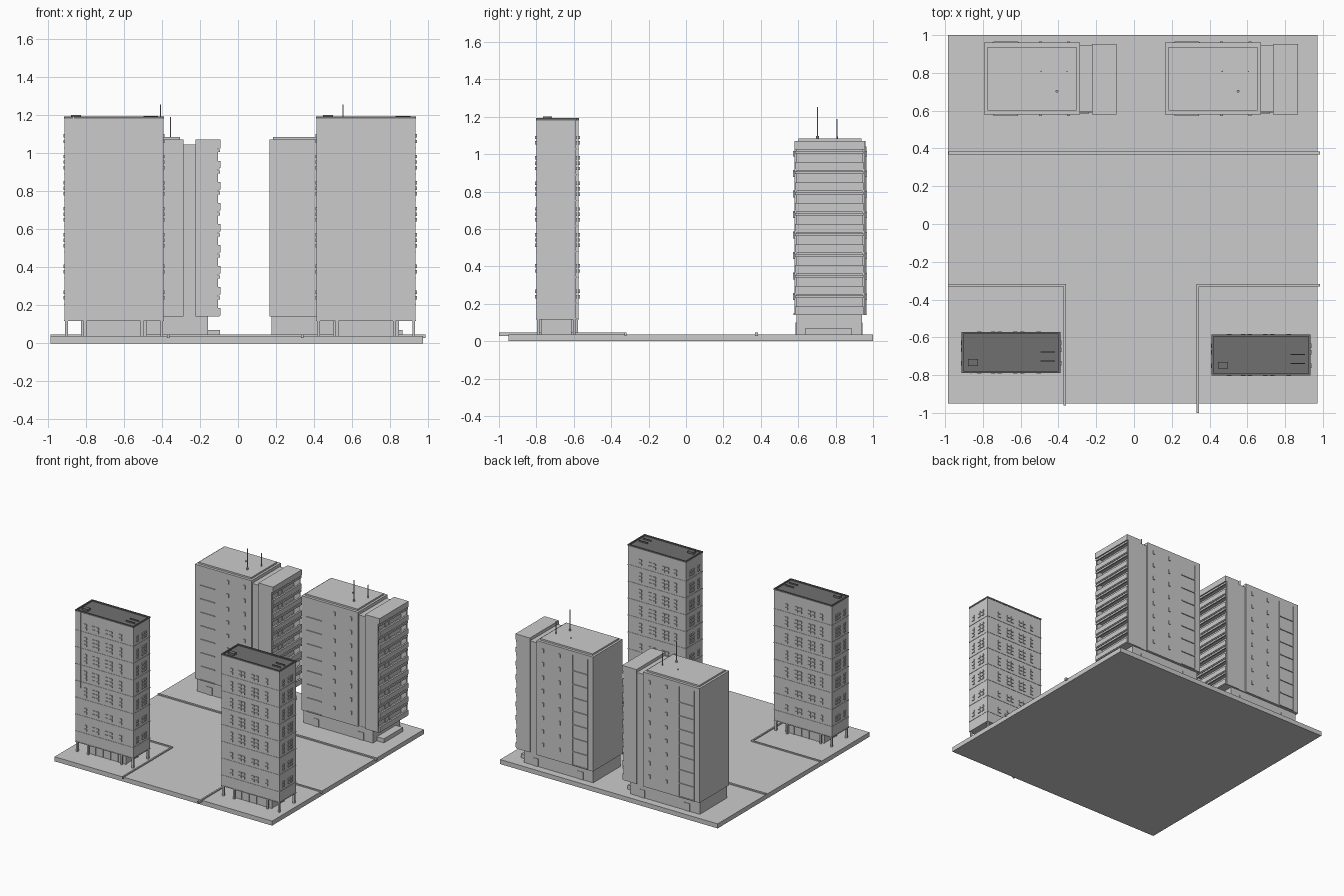
import bpy, bmesh
from mathutils import Matrix, Vector

if "Cube" in bpy.data.objects:
    bpy.data.objects.remove(bpy.data.objects["Cube"])

dark = bpy.data.materials.new("dark_roof")
dark.diffuse_color = (0.16, 0.16, 0.16, 1)
dark.use_nodes = True
dark.node_tree.nodes["Principled BSDF"].inputs["Base Color"].default_value = dark.diffuse_color


def boxes(name, spans, mat=None, bevel=0):
    """One object made of boxes, each (x0, x1, y0, y1, z0, z1)."""
    bm = bmesh.new()
    for x0, x1, y0, y1, z0, z1 in spans:
        m = Matrix.Translation(((x0 + x1) / 2, (y0 + y1) / 2, (z0 + z1) / 2))
        m = m @ Matrix.Diagonal((x1 - x0, y1 - y0, z1 - z0, 1))
        bmesh.ops.create_cube(bm, size=1, matrix=m)
    me = bpy.data.meshes.new(name)
    bm.to_mesh(me)
    bm.free()
    ob = bpy.data.objects.new(name, me)
    bpy.context.collection.objects.link(ob)
    if mat:
        me.materials.append(mat)
    return ob


def rod(name, x, y, z0, z1, r):
    bpy.ops.mesh.primitive_cylinder_add(vertices=8, radius=r, depth=z1 - z0,
                                        location=(x, y, (z0 + z1) / 2))
    bpy.context.object.name = name


G = 0.037  # ground level

# Ground slab and raised kerbs
boxes("ground_slab", [(-0.985, 0.972, -0.95, 1.0, 0, G)])
boxes("kerbs", [
    (-0.983, 0.985, 0.368, 0.384, G - 0.01, 0.046),
    (-0.985, -0.36, -0.33, -0.318, G - 0.01, 0.046),
    (-0.372, -0.36, -0.962, -0.318, G - 0.01, 0.046),
    (0.332, 0.985, -0.33, -0.318, G - 0.01, 0.046),
    (0.332, 0.345, -1.0, -0.318, G - 0.01, 0.046)])


def slim_tower(side, x, y):
    """Front tower with its low x, low y corner at (x, y)."""
    w, d = 0.52, 0.212
    z0, top = 0.117, 1.18
    X, Y = x + w, y + d
    lines = [0.205 + 0.137 * i for i in range(7)]
    boxes(side + "_tower_body", [(x, X, y, Y, z0, top)])
    # floor bands, slightly proud of the walls
    e = 0.0025
    boxes(side + "_tower_floor_bands",
          [(x - e, X + e, y - e, Y + e, z - 0.003, z + 0.003) for z in lines + [z0 + 0.003]])
    # roof deck, parapet, hatch and rails
    t = 0.008
    boxes(side + "_tower_roof_deck", [(x + t, X - t, y + t, Y - t, top - 0.002, top + 0.003)], dark)
    boxes(side + "_tower_parapet", [
        (x - e, X + e, y - e, y + t, top, 1.192), (x - e, X + e, Y - t, Y + e, top, 1.192),
        (x - e, x + t, y + t, Y - t, top, 1.192), (X - t, X + e, y + t, Y - t, top, 1.192)], dark)
    boxes(side + "_tower_roof_fittings", [
        (x + 0.033, x + 0.085, y + 0.035, y + 0.07, top, 1.2),
        (x + 0.415, x + 0.492, y + 0.058, y + 0.063, top, 1.193),
        (x + 0.415, x + 0.492, y + 0.106, y + 0.111, top, 1.193)], dark)
    # stacked window panes on all four sides
    panes = []
    p, h = 0.006, 0.018
    for i, z in enumerate(lines):
        rows = 3 if 2 <= i <= 5 else 2
        for r in range(rows):
            a = z + 0.024 + r * 0.029
            for c in (0.092, 0.165, 0.2, 0.282, 0.319, 0.407):
                for y0, y1 in ((y - p, y + 0.01), (Y - 0.01, Y + p)):
                    panes.append((x + c - 0.012, x + c + 0.012, y0, y1, a, a + h))
            for c in (0.05, 0.12, 0.156):
                for x0, x1 in ((x - p, x + 0.01), (X - 0.01, X + p)):
                    panes.append((x0, x1, y + c - 0.012, y + c + 0.012, a, a + h))
    boxes(side + "_tower_windows", panes)
    # recessed lobby with mullions, and pillars along the edge
    lx0, lx1, ly0, ly1 = x + 0.09, X - 0.09, y + 0.03, Y - 0.03
    boxes(side + "_tower_lobby", [(lx0, lx1, ly0, ly1, G - 0.005, z0 + 0.01)])
    mull = []
    for k in range(6):
        c = lx0 + (lx1 - lx0) * k / 5
        for yy in (ly0, ly1):
            mull.append((c - 0.004, c + 0.004, yy - 0.005, yy + 0.005, G - 0.005, z0))
    boxes(side + "_tower_lobby_mullions", mull)
    q = 0.014
    boxes(side + "_tower_pillars",
          [(cx, cx + q, cy, cy + q, G - 0.005, z0 + 0.005)
           for cx in (x + 0.003, x + 0.1, x + 0.4, X - q - 0.003)
           for cy in (y + 0.003, Y - q - 0.003)])


slim_tower("left", -0.911, -0.786)
slim_tower("right", 0.413, -0.8)
boxes("left_tower_drain_pipe", [(-0.866, -0.861, -0.791, -0.784, 0.57, 1.19)])


def balcony_block(side, x):
    """Rear block whose main volume starts at x."""
    f, b = 0.58, 0.96
    n, step, z0 = 8, 0.1105, 0.14
    boxes(side + "_block_main", [(x, x + 0.508, f, b, z0, 1.07)])
    boxes(side + "_block_roof_cap", [(x + 0.018, x + 0.49, f + 0.022, b - 0.022, 1.06, 1.083)])
    boxes(side + "_block_link", [(x + 0.5, x + 0.58, f + 0.012, b - 0.012, z0, 1.045)])
    # podium, porch step and door
    boxes(side + "_block_podium", [(x + 0.012, x + 0.636, f + 0.01, b - 0.02, G - 0.005, z0 + 0.005)])
    boxes(side + "_block_porch", [(x + 0.63, x + 0.7, f + 0.06, b - 0.075, G - 0.005, 0.07)])
    boxes(side + "_block_doors", [(x + c, x + c + 0.05, yy - 0.004, yy + 0.004, G, 0.1)
                                  for c in (0.1, 0.505) for yy in (f + 0.01, b - 0.02)])
    # balcony wing: core, end walls, parapet bands
    c0, c1, c2 = x + 0.572, x + 0.64, x + 0.702
    boxes(side + "_wing_core", [(c0, c1, f, b - 0.006, z0, 1.07)])
    boxes(side + "_wing_end_walls", [(c1 - 0.01, c2 - 0.012, f, f + 0.012, z0, 1.07),
                                     (c1 - 0.01, c2 - 0.012, b - 0.018, b - 0.006, z0, 1.07)])
    boxes(side + "_wing_top", [(c1 - 0.01, c2, f, b - 0.006, 1.024, 1.07)])
    slabs, rails, doors = [], [], []
    for i in range(n):
        z = z0 + i * step
        slabs.append((c1 - 0.01, c2 - 0.004, f + 0.004, b - 0.01, z, z + 0.012))
        rails.append((c2 - 0.014, c2, f + 0.004, b - 0.01, z + 0.006, z + 0.045))
        # lintel over the opening
        rails.append((c2 - 0.014, c2 - 0.003, f + 0.004, b - 0.01, z + 0.09, z + step - 0.006))
        for a, w, h in ((0.155, 0.03, 0.075), (0.205, 0.022, 0.088)):
            doors.append((c1 - 0.005, c1 + 0.004, f + a, f + a + w, z + 0.012, z + h))
    boxes(side + "_balcony_slabs", slabs)
    boxes(side + "_balcony_parapets", rails)
    boxes(side + "_balcony_doors", doors)
    # facade ledges with side posts, and small vent boxes, front and back
    ledges, vents = [], []
    for i in range(n + 1):
        z = z0 + 0.002 + i * 0.1095
        for s, yy in ((-1, f), (1, b)):
            y0, y1 = sorted((yy - s * 0.005, yy + s * 0.007))
            if i < n:
                ledges.append((x + 0.05, x + 0.18, y0, y1, z, z + 0.006))
            if i:
                for c in (0.29, 0.44):
                    vents.append((x + c, x + c + 0.016, y0, y1, z - 0.03, z))
    for yy in (b - 0.003,):
        for c in (0.045, 0.18):
            ledges.append((x + c, x + c + 0.005, yy, yy + 0.007, z0, 1.04))
    boxes(side + "_facade_ledges", ledges)
    boxes(side + "_facade_vents", vents)
    # roof masts
    rod(side + "_mast_tall", x + 0.386, 0.703, 1.075, 1.253, 0.003)
    rod(side + "_mast_tall_foot", x + 0.386, 0.703, 1.075, 1.098, 0.008)
    rod(side + "_mast_mid", x + 0.44, 0.808, 1.075, 1.188, 0.003)
    rod(side + "_mast_short", x + 0.302, 0.808, 1.075, 1.093, 0.004)


balcony_block("left", -0.794)
balcony_block("right", 0.165)
